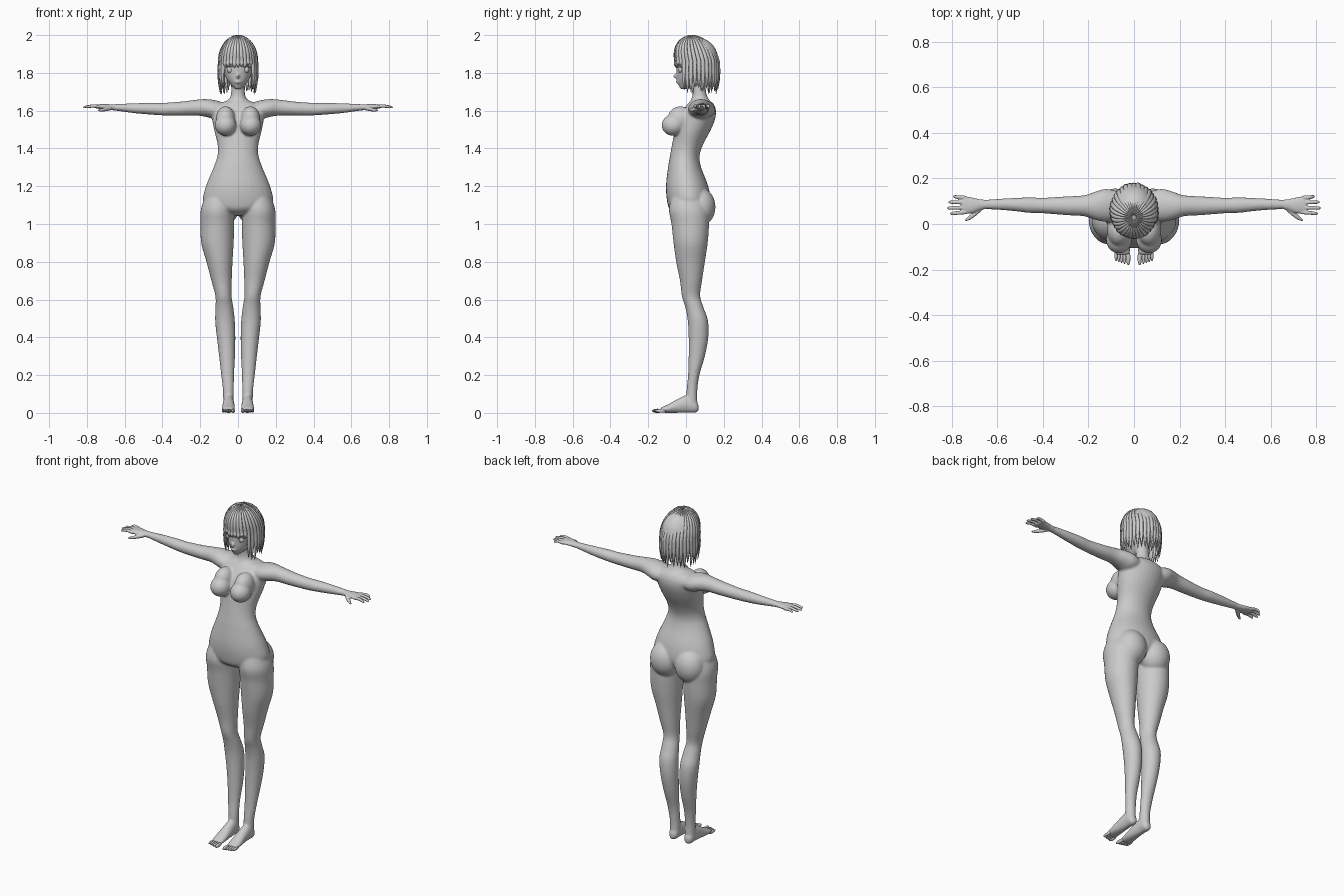
import bpy, bmesh, math, random
from mathutils import Vector, Matrix

if "Cube" in bpy.data.objects:
    bpy.data.objects.remove(bpy.data.objects["Cube"])
random.seed(4)

grey = bpy.data.materials.new("plain_grey")
grey.diffuse_color = (0.6, 0.6, 0.6, 1)
grey.use_nodes = True
grey.node_tree.nodes["Principled BSDF"].inputs["Base Color"].default_value = grey.diffuse_color


def smooth_sections(secs, k=5):
    """Catmull-Rom interpolation of section tuples."""
    out = []
    for i in range(len(secs) - 1):
        a, b, c, d = (secs[max(i - 1, 0)], secs[i], secs[i + 1], secs[min(i + 2, len(secs) - 1)])
        for j in range(k):
            t = j / k
            out.append([0.5 * (2 * q + (r - p) * t + (2 * p - 5 * q + 4 * r - s) * t * t
                               + (3 * q - p - 3 * r + s) * t ** 3) for p, q, r, s in zip(a, b, c, d)])
    return out + [list(secs[-1])]


def skin(bm, rings):
    """Join rings of points into a closed tube."""
    vs = [[bm.verts.new(p) for p in r] for r in rings]
    n = len(vs[0])
    fs = [bm.faces.new((a[i], a[(i + 1) % n], b[(i + 1) % n], b[i]))
          for a, b in zip(vs, vs[1:]) for i in range(n)]
    fs += [bm.faces.new(vs[0][::-1]), bm.faces.new(vs[-1])]
    bmesh.ops.recalc_face_normals(bm, faces=fs)


def loft(bm, axis, secs, s=1, n=32):
    """Sections: (position, centre u, centre v, radius u, radius v) along an axis."""
    rings = []
    for t, u, v, ru, rv in smooth_sections(secs):
        ring = []
        for i in range(n):
            a = 2 * math.pi * i / n
            p, q = u + max(ru, .002) * math.cos(a), v + max(rv, .002) * math.sin(a)
            x, y, z = {'z': (p, q, t), 'x': (t, p, q), 'y': (p, t, q)}[axis]
            ring.append((x * s, y, z))
        rings.append(ring)
    skin(bm, rings)


def column(bm, secs, s=1):
    """Upright loft from (z, x centre, half width, front y, back y)."""
    loft(bm, 'z', [(z, x, (f + b) / 2, w, (b - f) / 2) for z, x, w, f, b in secs], s)


def ball(bm, c, r, s=1, tilt=0):
    m = (Matrix.Translation((c[0] * s, c[1], c[2])) @ Matrix.Rotation(tilt, 4, 'X')
         @ Matrix.Diagonal((*r, 1)))
    bmesh.ops.create_uvsphere(bm, u_segments=28, v_segments=18, radius=1, matrix=m)


def finish(bm, name, voxel=0, iterations=4):
    me = bpy.data.meshes.new(name)
    bm.to_mesh(me)
    bm.free()
    me.materials.append(grey)
    me.polygons.foreach_set("use_smooth", [True] * len(me.polygons))
    ob = bpy.data.objects.new(name, me)
    bpy.context.collection.objects.link(ob)
    if voxel:
        m = ob.modifiers.new("fuse", 'REMESH')
        m.mode, m.voxel_size, m.use_smooth_shade = 'VOXEL', voxel, True
        m = ob.modifiers.new("soften", 'SMOOTH')
        m.factor, m.iterations = 0.5, iterations
    return ob


# Body: torso, neck, legs and arms fused into one skin
bm = bmesh.new()
column(bm, [(1.045, 0, .05, -.04, .07), (1.075, 0, .14, -.085, .11), (1.12, 0, .185, -.1, .13),
            (1.2, 0, .17, -.106, .118), (1.3, 0, .129, -.095, .08), (1.36, 0, .109, -.085, .072),
            (1.42, 0, .108, -.074, .09), (1.5, 0, .127, -.06, .132), (1.56, 0, .138, -.045, .155),
            (1.605, 0, .145, -.015, .158), (1.637, 0, .11, .01, .145), (1.655, 0, .055, .025, .125),
            (1.69, 0, .037, .035, .108), (1.77, 0, .036, .03, .1)])
for s in (1, -1):
    # legs
    column(bm, [(1.17, .095, .07, -.07, .09), (1.08, .108, .088, -.09, .12), (1.0, .109, .089, -.077, .122),
                (.9, .109, .086, -.066, .115), (.8, .098, .069, -.052, .1), (.7, .087, .054, -.032, .085),
                (.62, .077, .043, -.022, .075), (.56, .072, .047, -.004, .092), (.49, .069, .052, .009, .116),
                (.4, .063, .049, .014, .118), (.3, .058, .042, .014, .1), (.2, .055, .034, .011, .071),
                (.12, .051, .029, .003, .06), (.05, .05, .028, 0, .06)], s)
    # buttocks
    ball(bm, (.082, .075, 1.09), (.088, .081, .1), s)
    # chest
    ball(bm, (.066, -.068, 1.523), (.057, .061, .056), s)
    ball(bm, (.066, -.03, 1.555), (.052, .068, .068), s, -.4)
    # arms
    loft(bm, 'x', [(.06, .08, 1.598, .06, .04), (.12, .082, 1.605, .072, .05), (.17, .08, 1.614, .062, .047),
                   (.22, .08, 1.616, .046, .042), (.3, .08, 1.611, .041, .037), (.4, .081, 1.608, .034, .033),
                   (.46, .083, 1.61, .034, .031), (.55, .086, 1.613, .027, .026),
                   (.66, .086, 1.618, .02, .016), (.69, .085, 1.62, .02, .012)], s)
    # feet
    loft(bm, 'y', [(.066, .05, .028, .012, .016), (.05, .05, .035, .026, .034), (.01, .05, .048, .029, .047),
                   (-.04, .05, .038, .032, .038), (-.09, .051, .024, .035, .024),
                   (-.135, .051, .014, .033, .013)], s)
# head and facial features
column(bm, [(1.714, 0, .012, -.028, 0), (1.728, 0, .03, -.036, .05), (1.76, 0, .056, -.047, .1),
            (1.8, 0, .074, -.05, .13), (1.84, 0, .081, -.052, .145), (1.9, 0, .083, -.048, .152),
            (1.95, 0, .065, -.025, .135), (1.98, 0, .03, .02, .09)])
ball(bm, (0, -.05, 1.785), (.009, .02, .012), 1, .4)
ball(bm, (0, -.044, 1.752), (.018, .01, .008))
finish(bm, "body", .0065)

# Toes and hands
for s, side in ((1, "left"), (-1, "right")):
    bm = bmesh.new()
    for i in range(5):
        big = i == 0
        ball(bm, (.025 + .0125 * i + (.004 if i else 0), -.15 + .004 * i, .011),
             (.0095 if big else .007, .03, .011 if big else .009), s)
    finish(bm, side + "_toes")

    bm = bmesh.new()
    loft(bm, 'x', [(.65, .086, 1.617, .02, .016), (.68, .084, 1.619, .025, .015), (.71, .082, 1.621, .034, .014),
                   (.745, .083, 1.622, .038, .011), (.757, .083, 1.622, .034, .008)], s)
    for y0, y1, tip in ((.115, .12, .795), (.094, .096, .815), (.072, .07, .82), (.052, .046, .808)):
        loft(bm, 'x', [(.735, y0, 1.621, .009, .009), (.77, (y0 + y1) / 2, 1.625, .0085, .0085),
                       (tip - .008, y1, 1.619, .007, .0065), (tip, y1, 1.617, .002, .002)], s, 14)
    loft(bm, 'x', [(.67, .07, 1.614, .013, .011), (.7, .045, 1.608, .014, .011), (.725, .026, 1.603, .01, .008),
                   (.742, .015, 1.601, .003, .003)], s, 14)
    finish(bm, side + "_hand", .003, 3)

    # eye with upper lash
    bm = bmesh.new()
    ball(bm, (.041, -.029, 1.817), (.018, .012, .017), s)
    finish(bm, side + "_eye")
    bm = bmesh.new()
    rings = []
    for j in range(9):
        t = j / 8 * 2 - 1
        c = Vector((s * (.041 + .022 * t), -.041 + .009 * t + .004 * t * t, 1.838 - .011 * t * t))
        r = .0012 + .0025 * (1 - t * t)
        rings.append([c + Vector((0, r * math.cos(a * math.pi / 3), r * math.sin(a * math.pi / 3)))
                      for a in range(6)])
    skin(bm, rings)
    finish(bm, side + "_lash")


# Hair: skull cap with two layers of tapered locks
bm = bmesh.new()
ball(bm, (0, .058, 1.87), (.095, .112, .117))
bmesh.ops.delete(bm, geom=[v for v in bm.verts if v.co.z < 1.85 or (v.co.z < 1.86 and v.co.y < 0)],
                 context='VERTS')
finish(bm, "hair_cap")


def lock(bm, a, size, count, low):
    rings = []
    tangent = Vector((math.cos(a), math.sin(a), 0))
    out = Vector((math.sin(a), -math.cos(a), 0))
    base = .1 * 2 * math.pi / count * .62
    for j in range(19):
        th = .1 + min(j / 10, 1) * (math.pi / 2 - .1)
        drop = max(0, (j - 10) / 8)
        sn, cs = math.sin(th), math.cos(th)
        p = Vector((.1 * size * sn * out.x, .058 - .03 * cs + .115 * size * sn * out.y,
                    1.862 + .132 * size * cs))
        p.z -= drop * (1.862 - low)
        p += out * (.006 * math.sin(drop * 3) - .006 * drop)
        w = base * sn * (1 - drop ** 3 * .92)
        h = .006 * (1 - drop ** 3 * .8)
        nrm = (out * sn + Vector((0, 0, cs))).normalized()
        rings.append([p + tangent * w * math.cos(k * math.pi / 4) + nrm * h * math.sin(k * math.pi / 4)
                      for k in range(8)])
    skin(bm, rings)


for layer, (size, count) in enumerate(((1.0, 34), (.93, 30))):
    bm = bmesh.new()
    for i in range(count):
        a = (i + .5 * layer) / count * 2 * math.pi
        front = math.cos(a) > .62
        low = 1.832 + random.uniform(-.008, .008) if front else random.uniform(1.685, 1.73)
        lock(bm, a, size + random.uniform(-.012, .02), count, low)
    finish(bm, ("outer", "inner")[layer] + "_hair_locks")
